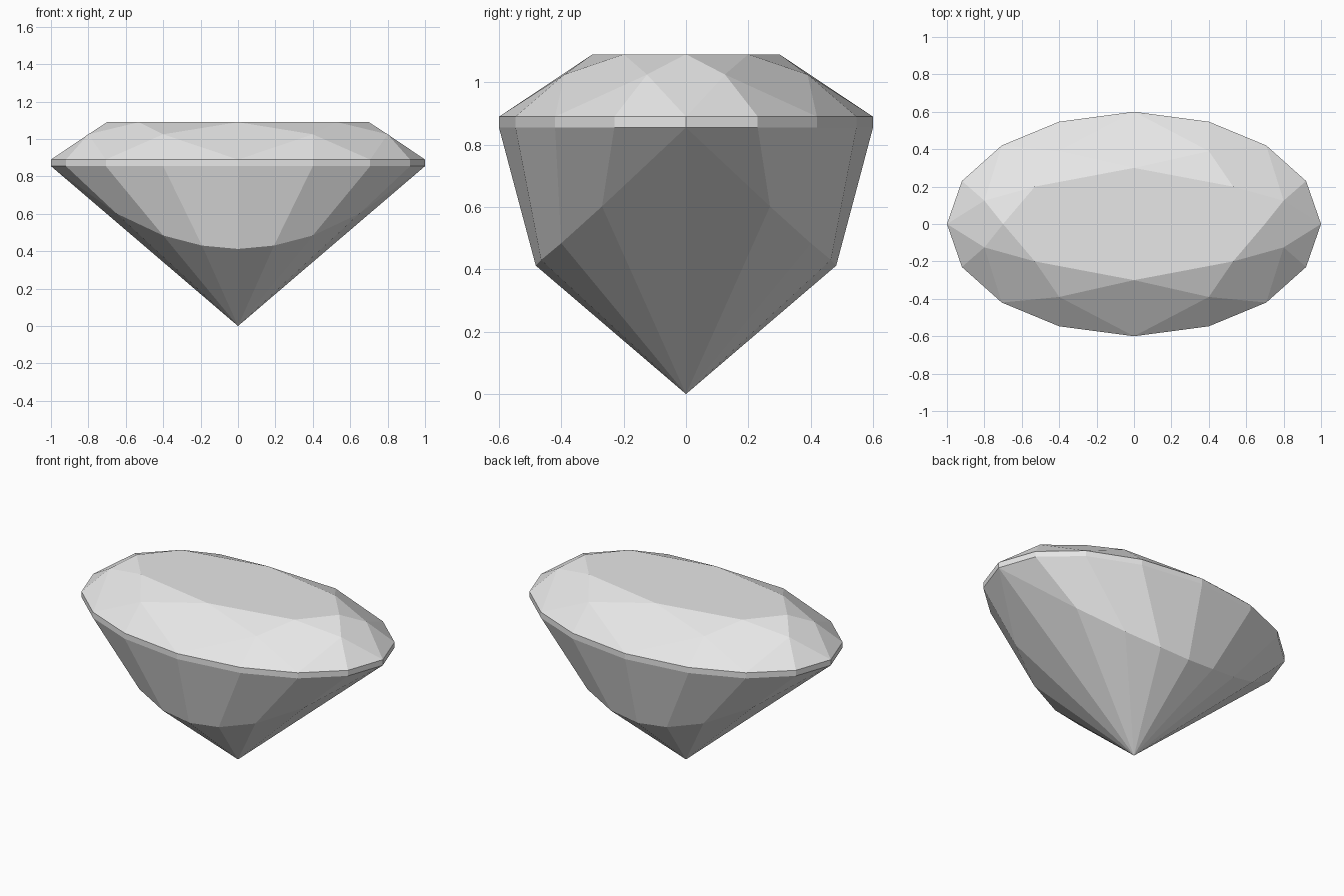
import bpy
import bmesh
from math import cos, sin, radians

cube = bpy.data.objects.get("Cube")
if cube:
    bpy.data.objects.remove(cube, do_unlink=True)

TIP_SLOPE = 0.855       # steepness of the pointed base
GIRDLE_LOW, GIRDLE_HIGH, STAR_Z, TABLE_Z = 0.855, 0.89, 1.025, 1.09

bm = bmesh.new()
cache = {}


def vert(co):
    """Return a shared vertex at this position."""
    key = tuple(round(c, 4) + 0.0 for c in co)
    if key not in cache:
        cache[key] = bm.verts.new(key)
    return cache[key]


def face(*verts):
    """Add a face, skipping repeated corners."""
    corners = list(dict.fromkeys(verts))
    if len(corners) > 2:
        bm.faces.new(corners)


def ring(quarter):
    """Mirror one quadrant of points, +x round to +y, into a full loop."""
    half = quarter + [(-x, y, z) for x, y, z in reversed(quarter)]
    full = half + [(-x, -y, z) for x, y, z in half]
    return list(dict.fromkeys(vert(p) for p in full))


def flat_ring(points, z):
    return ring([(x, y, z) for x, y in points])


# Outlines, one quadrant each
outline = [(1, 0), (0.92, 0.23), (0.707, 0.42), (0.4, 0.547), (0, 0.6)]
low = flat_ring(outline, GIRDLE_LOW)
high = flat_ring(outline, GIRDLE_HIGH)
stars = flat_ring([(0.8, 0.125), (0.4, 0.39)], STAR_Z)
table = flat_ring([(0.7, 0), (0.53, 0.2), (0, 0.3)], TABLE_Z)

# Scalloped edge where the side facets meet the round cone
rim = ring([(r * cos(radians(22.5 * i)), r * sin(radians(22.5 * i)), r * TIP_SLOPE)
            for i, r in enumerate((1, 0.704, 0.566, 0.503, 0.482))])
tip = vert((0, 0, 0))

# Girdle band, side facets and pointed base
for i in range(16):
    j = (i + 1) % 16
    face(low[i], low[j], high[j], high[i])
    face(rim[i], rim[j], low[j], low[i])
    face(tip, rim[j], rim[i])

# Crown: star, kite and upper girdle facets
for i in range(8):
    j = (i + 1) % 8
    a, b, c = high[2 * i], high[2 * i + 1], high[2 * j]
    face(table[i], stars[i], table[j])
    face(table[i], stars[i - 1], a, stars[i])
    face(a, b, stars[i])
    face(b, c, stars[i])

# Flat table on top
face(*table)

bmesh.ops.recalc_face_normals(bm, faces=bm.faces[:])
mesh = bpy.data.meshes.new("oval_gem")
bm.to_mesh(mesh)
bm.free()

# Pale grey stone
stone = bpy.data.materials.new("pale_grey")
stone.use_nodes = True
colour = (0.8, 0.8, 0.8, 1)
stone.diffuse_color = colour
stone.node_tree.nodes["Principled BSDF"].inputs["Base Color"].default_value = colour
mesh.materials.append(stone)

gem = bpy.data.objects.new("oval_gem", mesh)
bpy.context.collection.objects.link(gem)
